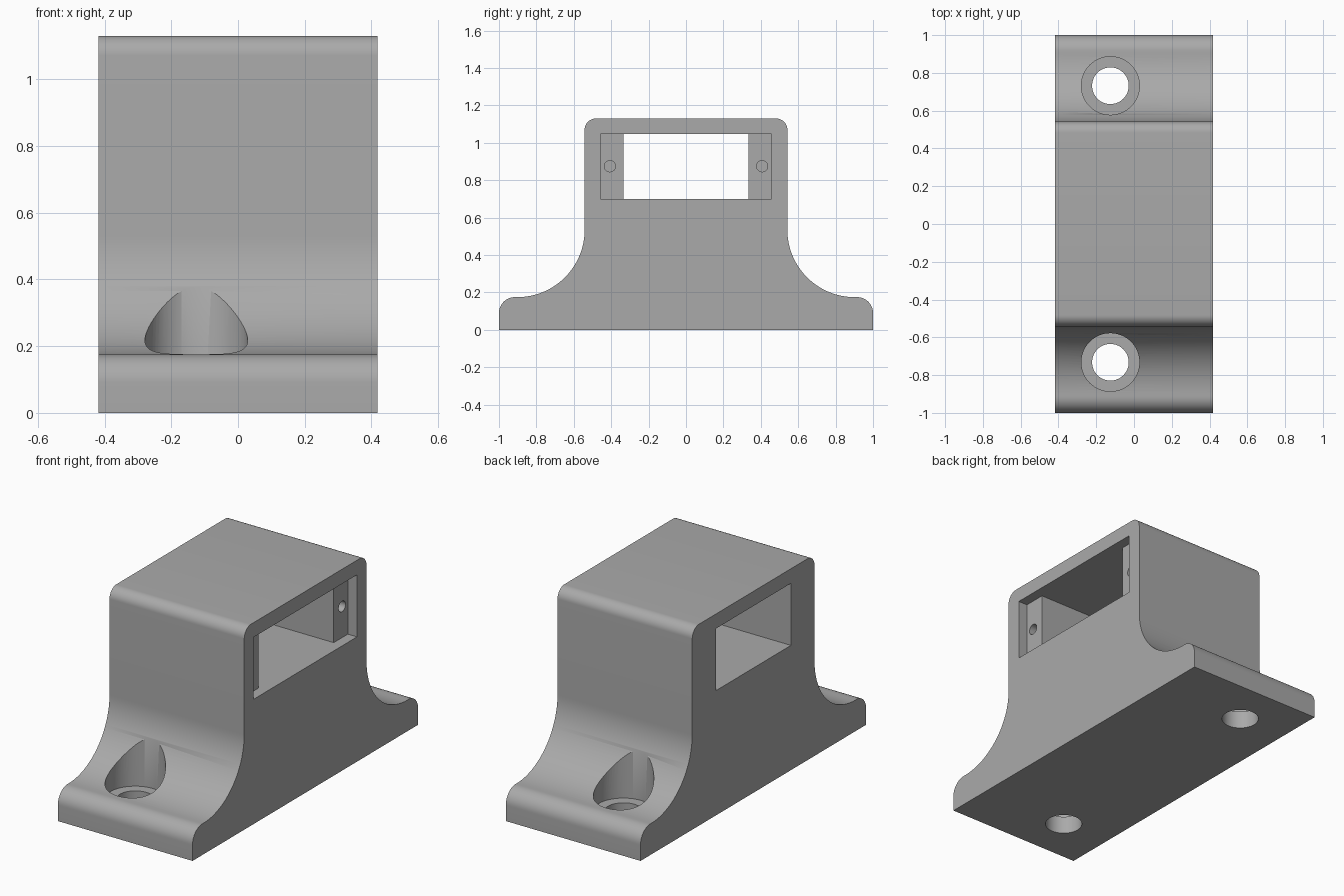
import bpy, bmesh, math
from mathutils import Matrix, Vector

if "Cube" in bpy.data.objects:
    bpy.data.objects.remove(bpy.data.objects["Cube"])

W = 0.418  # half width along x

grey = bpy.data.materials.new("plain grey")
grey.diffuse_color = (0.4, 0.4, 0.4, 1)
grey.use_nodes = True
grey.node_tree.nodes["Principled BSDF"].inputs["Base Color"].default_value = grey.diffuse_color


def arc(cy, cz, r, a0, a1, n):
    """Points of an arc in the y-z plane, angles in degrees."""
    angles = [math.radians(a0 + (a1 - a0) * i / n) for i in range(n + 1)]
    return [(cy + r * math.cos(a), cz + r * math.sin(a)) for a in angles]


def make_object(name, bm):
    bmesh.ops.recalc_face_normals(bm, faces=bm.faces)
    mesh = bpy.data.meshes.new(name)
    bm.to_mesh(mesh)
    bm.free()
    mesh.materials.append(grey)
    obj = bpy.data.objects.new(name, mesh)
    bpy.context.collection.objects.link(obj)
    return obj


def box(name, lo, hi):
    lo, hi = Vector(lo), Vector(hi)
    bm = bmesh.new()
    bmesh.ops.create_cube(bm, size=1, matrix=Matrix.Translation((lo + hi) / 2)
                          @ Matrix.Diagonal((*(hi - lo), 1)))
    return make_object(name, bm)


def cylinder(name, center, radius, depth, along_x=False, sides=64):
    bm = bmesh.new()
    turn = Matrix.Rotation(math.pi / 2, 4, 'Y') if along_x else Matrix()
    bmesh.ops.create_cone(bm, cap_ends=True, segments=sides, radius1=radius, radius2=radius,
                          depth=depth, matrix=Matrix.Translation(center) @ turn)
    return make_object(name, bm)


# Bracket body: half profile with rounded foot, concave flank and rounded top, mirrored in y
half = ([(1.0, 0.0)] + arc(0.915, 0.09, 0.085, 0, 90, 12)
        + arc(0.902, 0.535, 0.36, 270, 180, 32)
        + arc(0.482, 1.07, 0.06, 0, 90, 12))
profile = half + [(-y, z) for y, z in reversed(half)]
bm = bmesh.new()
face = bm.faces.new([bm.verts.new((-W, y, z)) for y, z in profile])
extruded = bmesh.ops.extrude_face_region(bm, geom=[face])["geom"]
bmesh.ops.translate(bm, vec=(2 * W, 0, 0),
                    verts=[v for v in extruded if isinstance(v, bmesh.types.BMVert)])
body = make_object("bracket_body", bm)

# Window through the body, with a wider shallow recess on the right side
cutters = [box("window_cutter", (-1, -0.333, 0.70), (1, 0.333, 1.048)),
           box("recess_cutter", (W - 0.057, -0.458, 0.70), (1, 0.458, 1.048))]

# Bolt holes with counterbores in the feet, and small screw holes in the recess ledges
for side in (-1, 1):
    y = side * 0.732
    cutters += [
        cylinder("bolt_hole_cutter", (-0.125, y, 0.1), 0.097, 0.6),
        cylinder("counterbore_cutter", (-0.125, y, 0.5), 0.154, 0.8),
        cylinder("screw_hole_cutter", (W - 0.1, side * 0.407, 0.875), 0.03, 0.4, True, 32),
    ]

bpy.context.view_layer.objects.active = body
body.select_set(True)
for cutter in cutters:
    mod = body.modifiers.new("cut", 'BOOLEAN')
    mod.operation = 'DIFFERENCE'
    mod.solver = 'EXACT'
    mod.object = cutter
    bpy.ops.object.modifier_apply(modifier=mod.name)
    bpy.data.objects.remove(cutter)

bpy.ops.object.shade_smooth_by_angle(angle=math.radians(30))
